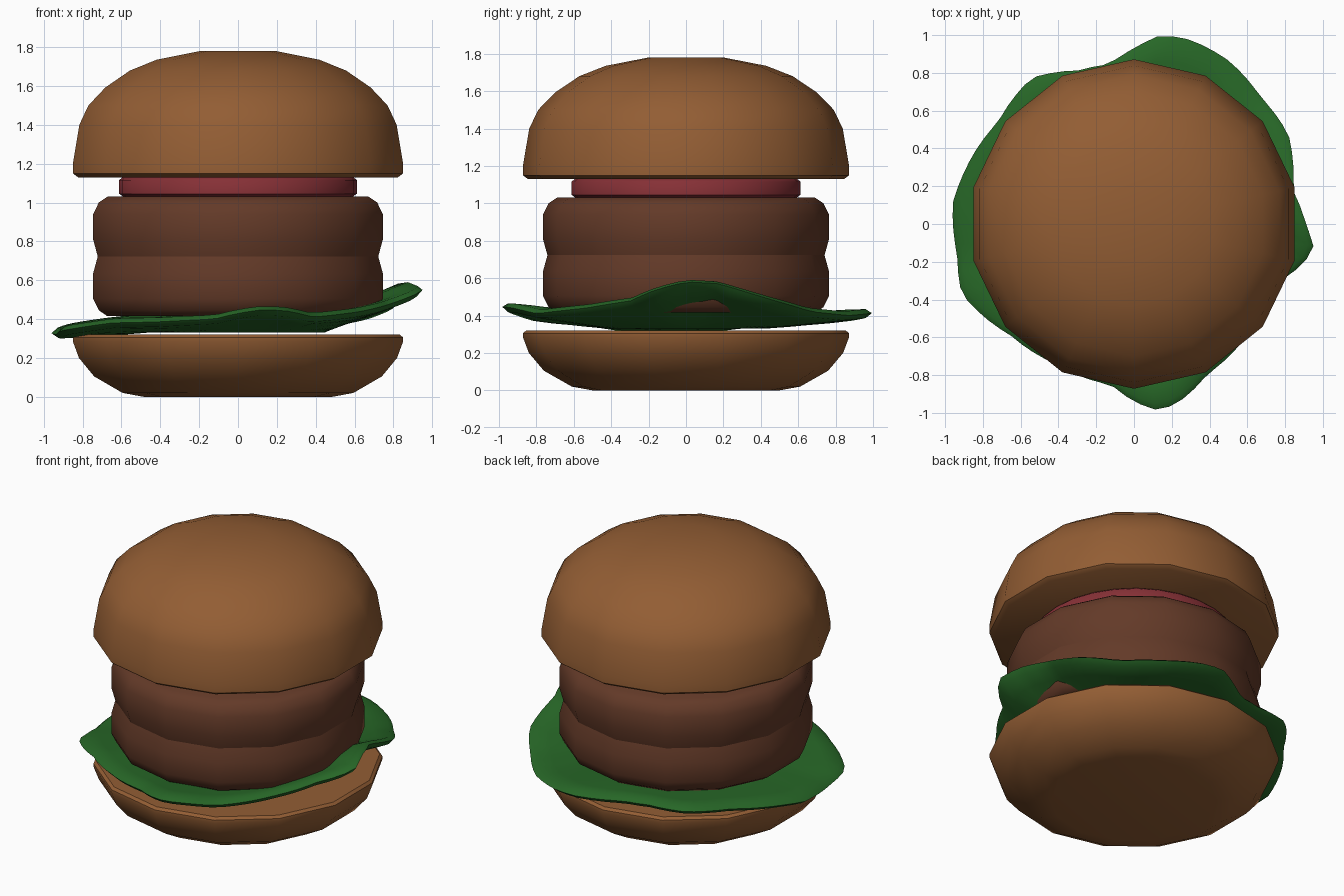
import bpy, bmesh, math

if "Cube" in bpy.data.objects:
    bpy.data.objects.remove(bpy.data.objects["Cube"])


def material(name, rgb):
    m = bpy.data.materials.new(name)
    m.diffuse_color = (*rgb, 1)
    m.use_nodes = True
    m.node_tree.nodes["Principled BSDF"].inputs["Base Color"].default_value = m.diffuse_color
    return m


BUN = material("toasted bun", (0.29, 0.11, 0.034))
MEAT = material("grilled meat", (0.125, 0.042, 0.021))
GREEN = material("leaf green", (0.02, 0.135, 0.02))
RED = material("tomato red", (0.24, 0.03, 0.037))


def loft(name, rings, mat, angle):
    """Skin a stack of point rings and cap both ends."""
    bm = bmesh.new()
    loops = [[bm.verts.new(p) for p in ring] for ring in rings]
    n = len(loops[0])
    for a, b in zip(loops, loops[1:]):
        for i in range(n):
            j = (i + 1) % n
            bm.faces.new((a[i], a[j], b[j], b[i]))
    bm.faces.new(loops[0][::-1])
    bm.faces.new(loops[-1])
    bmesh.ops.recalc_face_normals(bm, faces=bm.faces)
    me = bpy.data.meshes.new(name)
    bm.to_mesh(me)
    bm.free()
    me.materials.append(mat)
    ob = bpy.data.objects.new(name, me)
    bpy.context.collection.objects.link(ob)
    bpy.ops.object.select_all(action='DESELECT')
    ob.select_set(True)
    bpy.context.view_layer.objects.active = ob
    bpy.ops.object.shade_smooth_by_angle(angle=math.radians(angle))
    return ob


def lathe(name, profile, mat, sides=14, angle=40):
    """Revolve (radius, height) points, with one corner on the +y axis."""
    turn = [math.pi / 2 + math.tau * i / sides for i in range(sides)]
    rings = [[(r * math.cos(a), r * math.sin(a), z) for a in turn] for r, z in profile]
    return loft(name, rings, mat, angle)


# Buns
lathe("bottom_bun", [(0.50, 0), (0.61, 0.02), (0.76, 0.105), (0.84, 0.20),
                     (0.872, 0.285), (0.872, 0.305), (0.855, 0.32)], BUN)
lathe("top_bun", [(0.845, 1.13), (0.872, 1.15), (0.872, 1.20), (0.838, 1.40),
                  (0.79, 1.50), (0.70, 1.593), (0.57, 1.68), (0.43, 1.735),
                  (0.20, 1.78)], BUN)

# Two stacked patties
patty = [(0.69, 0), (0.735, 0.03), (0.765, 0.09), (0.765, 0.22), (0.74, 0.31)]
lathe("lower_patty", [(r, 0.415 + z) for r, z in patty], MEAT)
lathe("upper_patty", [(r, 1.03 - z) for r, z in reversed(patty)], MEAT)

# Tomato slice
lathe("tomato", [(0.59, 1.03), (0.612, 1.045), (0.612, 1.115), (0.595, 1.13)],
      RED, sides=28, angle=50)

# Lettuce rim: angle in degrees, radius, height
RIM = [(-7, .957, .55), (0, .91, .58), (12, .86, .57), (30, .945, .48),
       (45, .95, .42), (60, 1.0, .40), (73, 1.02, .41), (82, 1.01, .415),
       (90, .93, .40), (99, .855, .39), (110, .865, .395), (125, .945, .40),
       (143, .90, .38), (163, .94, .35), (173, .965, .33), (190, .95, .32),
       (202, .985, .34), (222, .88, .38), (240, .85, .385), (262, .86, .40),
       (270, .94, .43), (278, 1.0, .45), (286, .96, .44), (296, .885, .41),
       (320, .83, .44), (340, .84, .48), (347, .925, .52), (353, .957, .55)]


def rim(deg):
    for (a, r, z), (b, s, w) in zip(RIM, RIM[1:]):
        if a <= deg <= b:
            t = (deg - a) / (b - a)
            return r + (s - r) * t, z + (w - z) * t


def leaf_ring(t, thick):
    """Ring at fraction t from the flat centre to the wavy rim."""
    pts = []
    for i in range(80):
        deg = -7 + 4.5 * i
        r, z = rim(deg)
        rad = 0.45 + (r - 0.45) * t
        a = math.radians(deg)
        pts.append((rad * math.cos(a), rad * math.sin(a), 0.37 + (z - 0.37) * t + thick))
    return pts


steps = [(0, .038), (0.25, .036), (0.5, .032), (0.75, .029), (0.94, .024)]
loft("lettuce",
     [leaf_ring(t, -h) for t, h in steps] + [leaf_ring(1, 0)]
     + [leaf_ring(t, h) for t, h in reversed(steps)], GREEN, 60)
